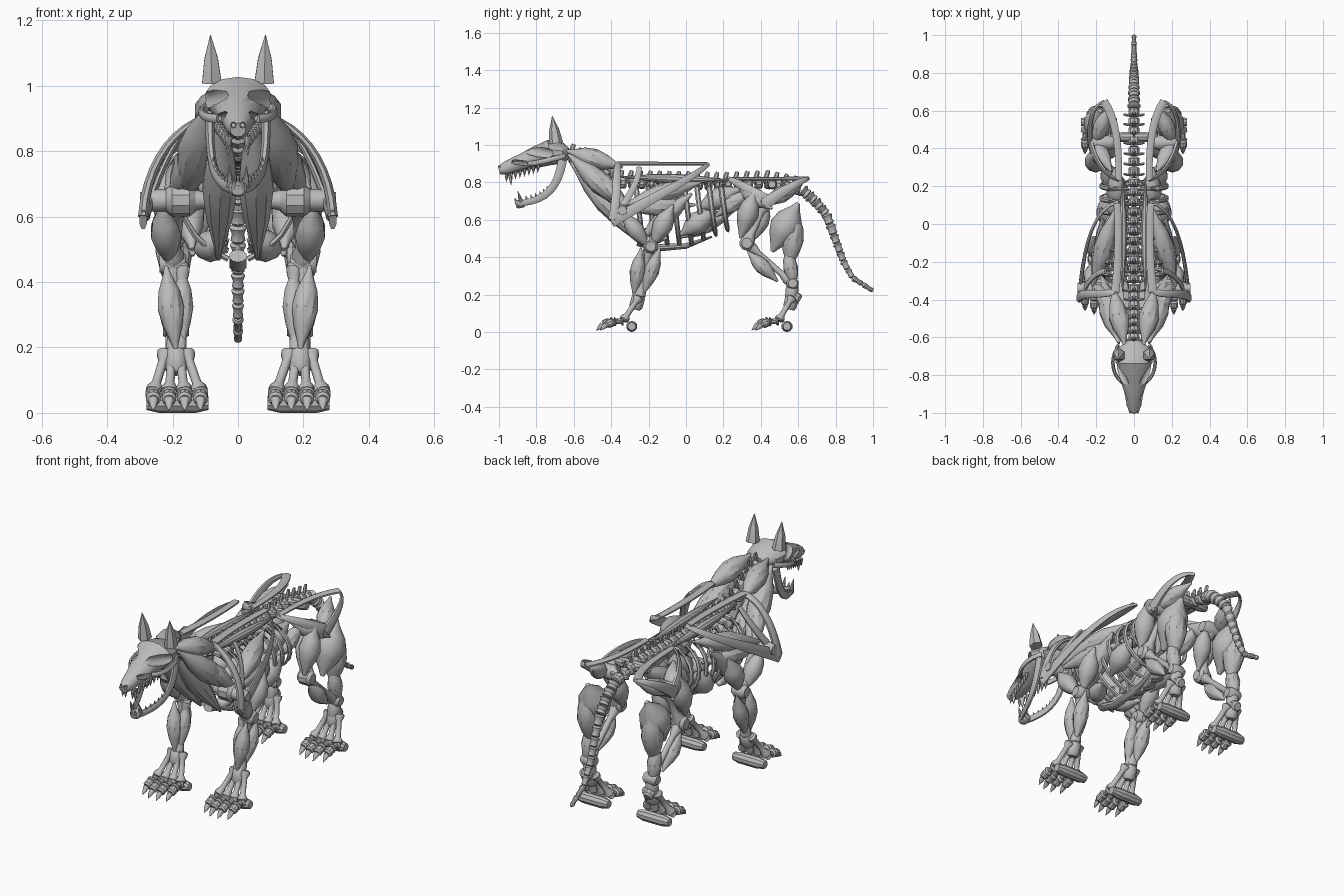
import bpy, bmesh, math
from mathutils import Vector, geometry

cube = bpy.data.objects.get("Cube")
if cube:
    bpy.data.objects.remove(cube)

grey = bpy.data.materials.new("bone_grey")
grey.use_nodes = True
grey.diffuse_color = (.5, .5, .5, 1)
grey.node_tree.nodes["Principled BSDF"].inputs["Base Color"].default_value = (.5, .5, .5, 1)
made = []

# profiles along a part: (position, share of radius)
MUSCLE = [(0, .12), (.1, .3), (.3, .82), (.5, 1), (.7, .75), (.9, .3), (1, .12)]
BONE = [(0, .6), (.05, 1), (.13, .95), (.25, .55), (.75, .55), (.87, .95), (.95, 1), (1, .6)]
DISK = [(0, .7), (.2, 1), (.8, 1), (1, .7)]
SPIKE = [(0, 1), (.5, .7), (1, .04)]


def tube(name, points, radii, flat=1, sides=10):
    """Loft rings along a path; flat scales the sideways half of each ring."""
    points = [Vector(p) for p in points]
    flats = flat if isinstance(flat, list) else [flat] * len(points)
    bm = bmesh.new()
    rings = []
    for i, p in enumerate(points):
        d = (points[min(i + 1, len(points) - 1)] - points[max(i - 1, 0)]).normalized()
        ref = Vector((0, 1, 0)) if abs(d.x) > .95 else Vector((1, 0, 0))
        v = d.cross(ref).normalized()
        u = v.cross(d)
        ring = []
        for k in range(sides):
            a = math.tau * (k + .5) / sides
            ring.append(bm.verts.new(p + (u * math.cos(a) * flats[i] + v * math.sin(a)) * radii[i]))
        rings.append(ring)
    for low, high in zip(rings, rings[1:]):
        for k in range(sides):
            n = (k + 1) % sides
            bm.faces.new((low[k], low[n], high[n], high[k]))
    bm.faces.new(rings[0][::-1])
    bm.faces.new(rings[-1])
    bmesh.ops.recalc_face_normals(bm, faces=bm.faces)
    mesh = bpy.data.meshes.new(name)
    bm.to_mesh(mesh)
    bm.free()
    mesh.materials.append(grey)
    obj = bpy.data.objects.new(name, mesh)
    bpy.context.collection.objects.link(obj)
    made.append(obj)
    return obj


def span(name, a, b, r, profile=MUSCLE, flat=1, sides=10):
    a, b = Vector(a), Vector(b)
    return tube(name, [a.lerp(b, t) for t, s in profile], [r * s for t, s in profile], flat, sides)


def flip(p, s):
    return Vector((p[0] * s, p[1], p[2]))


def pair(name, a, b, r, profile=MUSCLE, flat=1, sides=10):
    for side, s in (("left_", 1), ("right_", -1)):
        span(side + name, flip(a, s), flip(b, s), r, profile, flat, sides)


def arc_pair(name, curve, radii, flat=1, sides=8, count=10):
    """Mirrored bar along a four point curve with a linear taper."""
    pts = geometry.interpolate_bezier(*[Vector(p) for p in curve], count)
    rs = [radii[0] + (radii[1] - radii[0]) * i / (count - 1) for i in range(count)]
    for side, s in (("left_", 1), ("right_", -1)):
        tube(side + name, [flip(p, s) for p in pts], rs, flat, sides)


def walk(path, step):
    """Evenly spaced positions on a polyline in the middle plane."""
    out, path = [], [Vector((0, y, z)) for y, z in path]
    for a, b in zip(path, path[1:]):
        n = max(1, round((b - a).length / step))
        out += [a.lerp(b, i / n) for i in range(n)]
    return out + [path[-1]]


# spine and neck vertebrae
spine = walk([(-.62, .94), (-.5, .88), (-.36, .8), (.2, .79), (.42, .8), (.62, .76)], .05)
for i, (a, b) in enumerate(zip(spine, spine[1:])):
    span(f"vertebra_{i}", a, a.lerp(b, .85), .032, DISK)
    span(f"vertebra_spine_{i}", a, a + Vector((0, .02, .065)), .013, DISK, .6, 6)
    pair(f"vertebra_wing_{i}", a, a + Vector((.055, .01, .01)), .013, DISK, .6, 6)

# tail vertebrae shrinking to the tip
tail = walk([(.62, .76), (.69, .7), (.75, .63), (.79, .52), (.84, .38), (.89, .29), (1, .22)], .055)
for i, (a, b) in enumerate(zip(tail, tail[1:])):
    r = .036 - .024 * i / len(tail)
    span(f"tail_bone_{i}", a, b, r, [(0, .7), (.15, 1), (.5, .7), (.85, .85), (1, .45)])

# ribs and breastbone
for i in range(8):
    y, rise = -.27 + i * .065, max(0, i - 4) * .025
    arc_pair(f"rib_{i}", [(.03, y, .8), (.22, y, .8), (.23, y + .03, .55), (.03, y + .04, .47 + rise)],
             (.015, .013), .7, 6)
tube("breastbone", [(0, -.26, .48), (0, -.15, .45), (0, 0, .46), (0, .14, .51)], [.02, .02, .015, .005], 1.4)

# shoulder blade frames
arc_pair("shoulder_top_bar", [(.09, .11, .9), (.08, 0, .9), (.08, -.2, .9), (.1, -.36, .9)], (.01, .012), 2)
arc_pair("shoulder_front_arc", [(.1, -.36, .9), (.2, -.38, .87), (.28, -.36, .76), (.29, -.39, .6)], (.018, .028), .6)
arc_pair("shoulder_blade", [(.08, .12, .9), (.23, .08, .85), (.27, -.15, .73), (.29, -.4, .59)], (.012, .035), .35)
arc_pair("shoulder_strut", [(.15, -.25, .88), (.2, -.25, .82), (.25, -.3, .72), (.28, -.39, .6)], (.015, .022), .5)

# hip frames
arc_pair("hip_top_bar", [(.08, .23, .82), (.08, .4, .82), (.09, .55, .82), (.16, .65, .82)], (.009, .012), 2)
arc_pair("hip_front_blade", [(.08, .23, .82), (.15, .25, .81), (.22, .35, .76), (.23, .45, .69)], (.012, .035), .5)
arc_pair("hip_rear_blade", [(.16, .65, .82), (.23, .62, .81), (.24, .52, .76), (.23, .43, .69)], (.012, .035), .5)
span("sacrum_bar", (-.1, .46, .79), (.1, .46, .79), .028, DISK)

# neck and shoulder muscles
pair("neck_top_muscle", (.05, -.64, .97), (.11, -.34, .88), .055)
pair("neck_side_muscle", (.08, -.63, .95), (.17, -.28, .64), .062)
pair("neck_front_muscle", (.05, -.62, .91), (.06, -.24, .47), .056)
pair("shoulder_muscle", (.1, -.5, .88), (.21, -.3, .64), .045)
pair("upper_side_muscle", (.1, .08, .8), (.22, -.33, .68), .055)
pair("lower_side_muscle", (.13, .05, .68), (.22, -.33, .66), .05)
pair("back_muscle", (.06, .24, .81), (.06, -.36, .83), .026)

# chest, belly and loin muscles
pair("chest_muscle", (.14, -.24, .5), (.17, .03, .74), .055)
pair("rib_muscle", (.13, -.03, .52), (.15, .16, .65), .062)
pair("breast_muscle", (.04, -.28, .52), (.13, -.1, .5), .05)
pair("belly_muscle", (.07, -.05, .5), (.08, .27, .66), .05)
pair("loin_muscle", (.08, .06, .66), (.1, .3, .77), .06)
pair("flank_muscle", (.12, .16, .62), (.15, .35, .76), .045)

# shoulder joint and upper arm
pair("shoulder_axle", (.1, -.34, .65), (.3, -.34, .65), .035, DISK)
pair("shoulder_sleeve", (.13, -.34, .65), (.22, -.34, .65), .05, DISK)
pair("upper_arm_bone", (.18, -.34, .65), (.2, -.19, .46), .036, BONE)
pair("biceps", (.23, -.34, .64), (.21, -.2, .45), .048)
pair("triceps", (.21, -.07, .68), (.2, -.18, .46), .055)
pair("elbow", (.16, -.188, .457), (.24, -.188, .457), .038, DISK)

# forearm
pair("forearm_bone", (.2, -.19, .46), (.19, -.25, .18), .03, BONE)
pair("forearm_rear_bone", (.17, -.2, .46), (.18, -.26, .18), .024, BONE)
pair("forearm_front_muscle", (.22, -.24, .45), (.19, -.28, .19), .042)
pair("forearm_rear_muscle", (.21, -.14, .45), (.2, -.23, .2), .042)
pair("forearm_inner_muscle", (.17, -.2, .45), (.17, -.26, .2), .035)

# hip and thigh
pair("hip_joint", (.1, .43, .7), (.24, .43, .7), .04, DISK)
pair("thigh_bone", (.15, .43, .7), (.19, .325, .475), .036, BONE)
pair("thigh_front_muscle", (.21, .37, .76), (.2, .29, .5), .058)
pair("thigh_inner_muscle", (.12, .44, .7), (.14, .35, .48), .05)
pair("thigh_rear_muscle", (.18, .6, .69), (.19, .46, .43), .085)
pair("hamstring", (.2, .59, .66), (.19, .55, .33), .06)
pair("rump_muscle", (.12, .28, .78), (.24, .46, .66), .05)
pair("rump_rear_muscle", (.13, .62, .79), (.22, .4, .68), .045)

# shin and hock
pair("knee", (.15, .325, .475), (.23, .325, .475), .04, DISK)
pair("shin_bone", (.19, .325, .475), (.19, .57, .26), .03, BONE)
pair("calf_muscle", (.2, .33, .43), (.2, .49, .27), .042)
pair("calf_rear_muscle", (.2, .54, .46), (.2, .58, .22), .04)
pair("hock", (.15, .57, .26), (.23, .57, .26), .034, DISK)
pair("heel", (.19, .56, .2), (.19, .61, .17), .03, DISK)
pair("hock_bone", (.19, .57, .26), (.19, .56, .15), .034, DISK)


# feet with pad, foot bones, toes and claws
def foot(name, ankle_y, y):
    pair(name + "_ankle", (.19, ankle_y, .2), (.19, (ankle_y + y) / 2, .12), .036, DISK)
    pair(name + "_pad", (.09, y + .005, .03), (.28, y + .005, .03), .03, DISK)
    for i in range(4):
        x, reach = .115 + i * .048, .02 if i in (1, 2) else 0
        knuckle = (x, y - .04, .06)
        mid = (x, y - .09 - reach, .055)
        tip = (x, y - .13 - reach, .04)
        pair(f"{name}_bone_{i}", (.16 + i * .02, ankle_y, .19), knuckle, .026, BONE)
        pair(f"{name}_toe_{i}", knuckle, mid, .025, BONE)
        pair(f"{name}_toe_end_{i}", mid, tip, .023, DISK)
        pair(f"{name}_claw_{i}", tip, (x, y - .165 - reach, .008), .016, SPIKE)


foot("front_foot", -.25, -.295)
foot("hind_foot", .57, .535)

# skull with cut sockets
skull = tube("skull", [(0, -.62, .95), (0, -.66, .955), (0, -.73, .96), (0, -.8, .935),
                       (0, -.88, .905), (0, -.96, .875), (0, -1, .865)],
             [.025, .056, .068, .058, .046, .038, .022], [1.6, 1.6, 1.55, 1.4, 1.2, 1, 1.1], 14)
cutters = []
for s in (1, -1):
    cutters.append(span("socket_cutter", flip((.045, -.86, .98), s), flip((.125, -.71, .95), s), .03, DISK))
    cutters.append(span("cheek_cutter", flip((.035, -.93, .91), s), flip((.06, -.84, .9), s), .014, DISK))
    cutters.append(span("nostril_cutter", flip((.014, -1.02, .88), s), flip((.014, -.96, .88), s), .009, DISK))
for cutter in cutters:
    cutter.hide_render = True
    cut = skull.modifiers.new("socket", 'BOOLEAN')
    cut.object, cut.solver = cutter, 'EXACT'
    bpy.context.view_layer.objects.active = skull
    bpy.ops.object.modifier_apply(modifier=cut.name)
    made.remove(cutter)
    bpy.data.objects.remove(cutter)
arc_pair("cheek_arch", [(.06, -.84, .9), (.12, -.8, .9), (.13, -.7, .93), (.08, -.65, .94)], (.014, .014), .7)
pair("ear", (.08, -.695, 1.01), (.084, -.715, 1.155), .038, SPIKE, .9, 6)

# lower jaw, teeth and fangs
jaw = [(.085, -.66, .92), (.09, -.69, .74), (.07, -.77, .7), (.012, -.905, .685)]
arc_pair("jaw", jaw, (.026, .017), .6)
span("chin", (0, -.86, .69), (0, -.91, .68), .022, DISK, 1.3)
jaw_line = geometry.interpolate_bezier(*[Vector(p) for p in jaw], 14)
for i, p in enumerate(jaw_line[6:]):
    pair(f"lower_tooth_{i}", p, p + Vector((0, -.01, .035)), .009, SPIKE, 1, 6)
for i in range(8):
    p = Vector((.065 - i * .005, -.79 - i * .024, .895 - i * .007))
    pair(f"upper_tooth_{i}", p, p + Vector((0, -.003, -.045)), .01, SPIKE, 1, 6)
pair("upper_fang", (.028, -.94, .85), (.03, -.935, .785), .013, SPIKE)
pair("lower_fang", (.024, -.88, .69), (.026, -.9, .755), .012, SPIKE)

# smooth shading with crisp creases
bpy.ops.object.select_all(action='DESELECT')
for obj in made:
    obj.select_set(True)
bpy.context.view_layer.objects.active = skull
bpy.ops.object.shade_smooth_by_angle(angle=math.radians(35))
